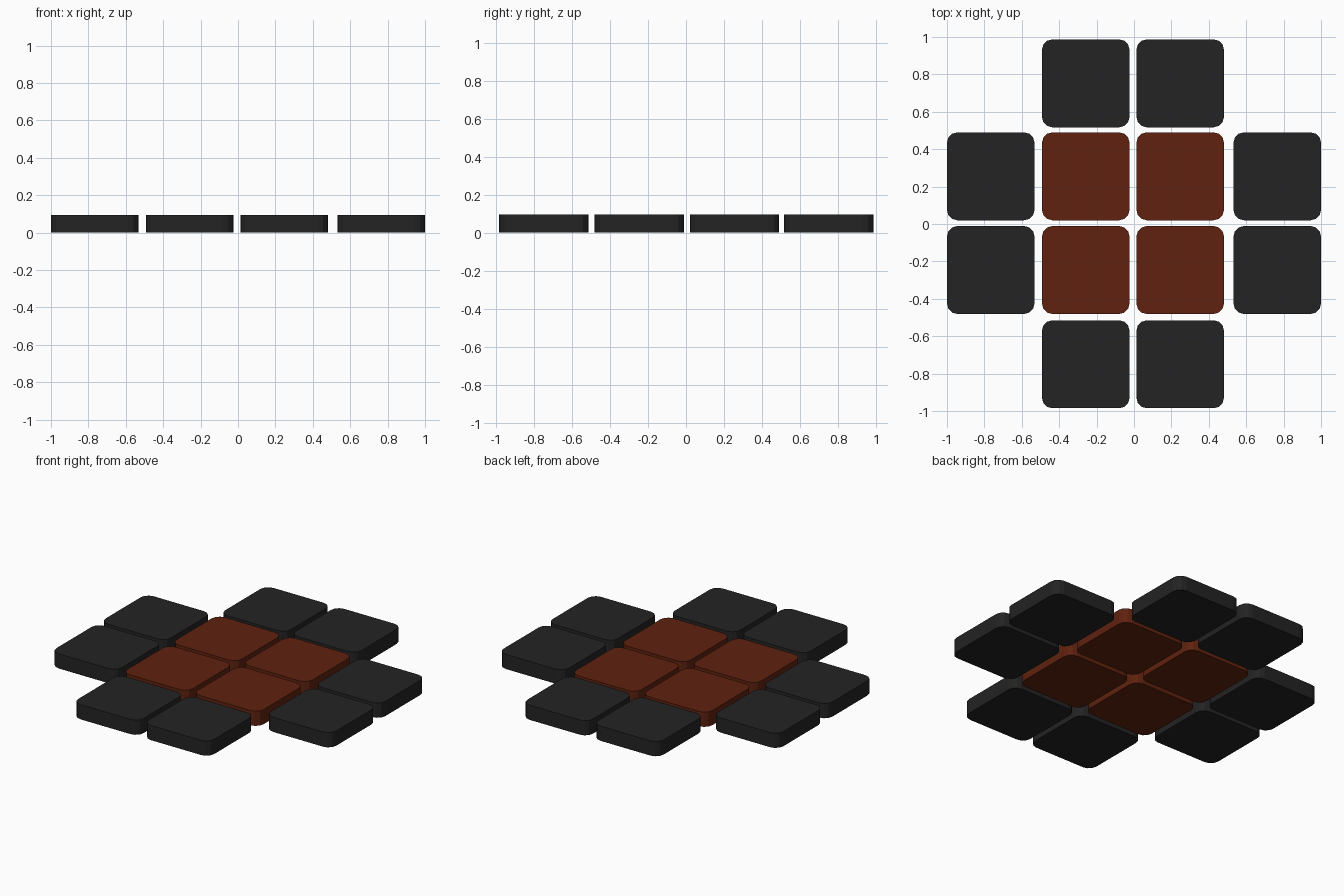
import bpy, bmesh, math

if "Cube" in bpy.data.objects:
    bpy.data.objects.remove(bpy.data.objects["Cube"])

W, D, H, R = 0.468, 0.47, 0.095, 0.055   # tile width, depth, height, corner radius
SEG = 3                                  # facets per rounded corner
XS = (-0.766, -0.258, 0.247, 0.766)      # column centres
YS = (-0.750, -0.246, 0.255, 0.752)      # row centres


def material(name, rgb):
    m = bpy.data.materials.new(name)
    m.diffuse_color = (*rgb, 1)
    m.use_nodes = True
    m.node_tree.nodes["Principled BSDF"].inputs["Base Color"].default_value = m.diffuse_color
    return m


black = material("charcoal", (0.017, 0.017, 0.017))
rust = material("rust_brown", (0.115, 0.0155, 0.0045))


def tile(name, x, y, mat):
    # Rounded-square outline, extruded upward
    pts = []
    for k, (sx, sy) in enumerate(((1, 1), (-1, 1), (-1, -1), (1, -1))):
        for i in range(SEG + 1):
            a = math.pi / 2 * (k + i / SEG)
            pts.append((sx * (W / 2 - R) + R * math.cos(a),
                        sy * (D / 2 - R) + R * math.sin(a), 0))
    bm = bmesh.new()
    base = bm.faces.new([bm.verts.new(p) for p in pts])
    ext = bmesh.ops.extrude_face_region(bm, geom=[base], use_keep_orig=True)
    for v in ext["geom"]:
        if isinstance(v, bmesh.types.BMVert):
            v.co.z = H
    bmesh.ops.recalc_face_normals(bm, faces=bm.faces)
    me = bpy.data.meshes.new(name)
    bm.to_mesh(me)
    bm.free()
    me.materials.append(mat)
    ob = bpy.data.objects.new(name, me)
    ob.location = (x, y, 0)
    bpy.context.collection.objects.link(ob)


# Four-by-four grid without its corners; the middle four are brown
for i, x in enumerate(XS):
    for j, y in enumerate(YS):
        mid_x, mid_y = i in (1, 2), j in (1, 2)
        if mid_x and mid_y:
            tile(f"centre_tile_{i}{j}", x, y, rust)
        elif mid_x or mid_y:
            tile(f"outer_tile_{i}{j}", x, y, black)
